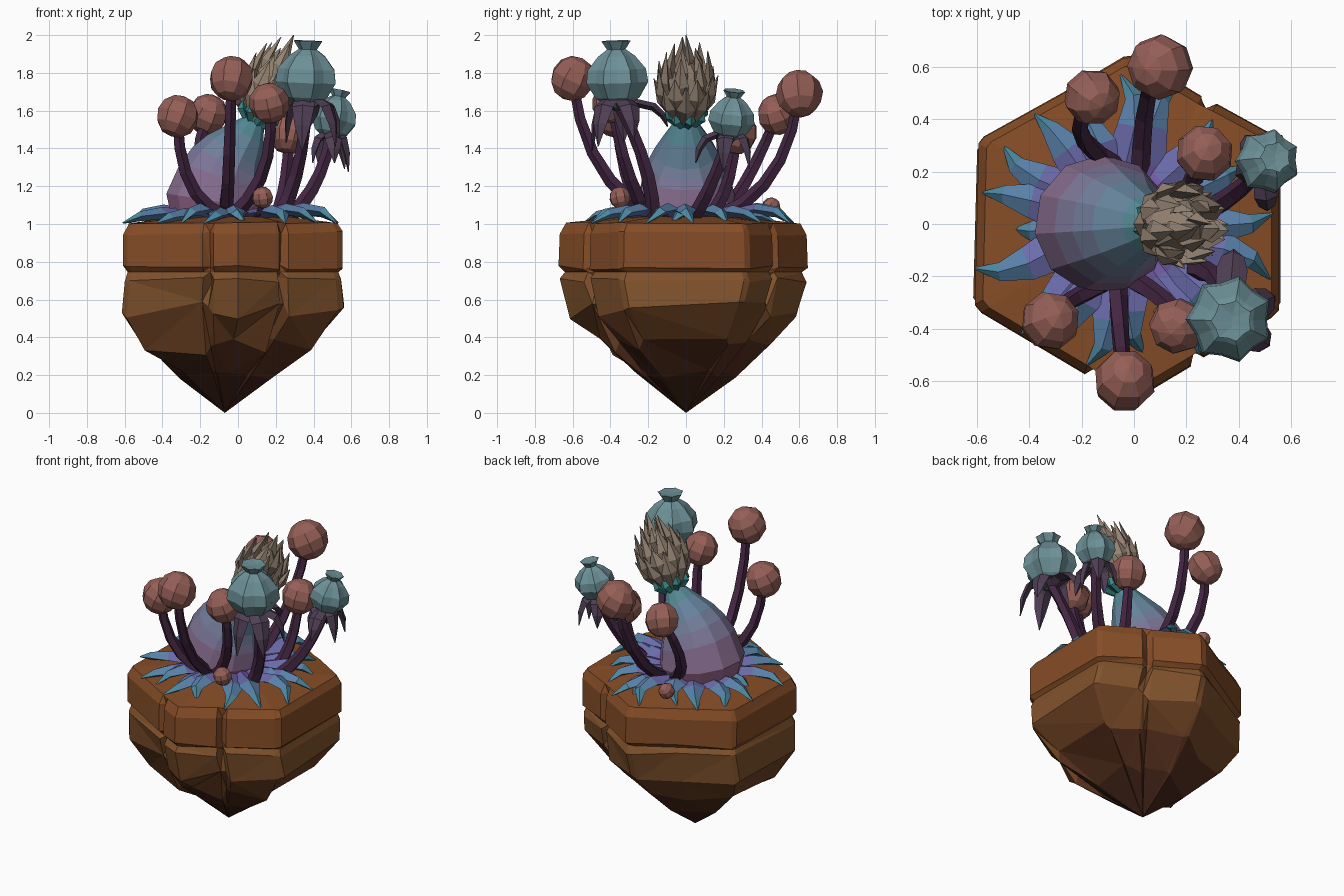
import bpy, bmesh, random
from math import sin, cos, tau
from mathutils import Vector as V, Matrix, Euler

if "Cube" in bpy.data.objects:
    bpy.data.objects.remove(bpy.data.objects["Cube"])

random.seed(4)


def mix(a, b, t):
    return [p + (q - p) * t for p, q in zip(a, b)]


def ramp(stops, n):
    out = []
    for i in range(n):
        f = i / (n - 1) * (len(stops) - 1)
        k = min(int(f), len(stops) - 2)
        out.append(mix(stops[k], stops[k + 1], f - k))
    return out


def finish(name, bm, colors):
    bmesh.ops.recalc_face_normals(bm, faces=bm.faces[:])
    me = bpy.data.meshes.new(name)
    bm.to_mesh(me)
    bm.free()
    for i, c in enumerate(colors):
        m = bpy.data.materials.new(f"{name}_{i}")
        m.diffuse_color = (*c, 1)
        m.use_nodes = True
        m.node_tree.nodes["Principled BSDF"].inputs["Base Color"].default_value = m.diffuse_color
        me.materials.append(m)
    ob = bpy.data.objects.new(name, me)
    bpy.context.collection.objects.link(ob)
    return ob


def tube(bm, path, radii, sides, ncol=1, ref=(0, 0, 1), lobe=0.0):
    """Loft elliptical sections along a path; radii are numbers or (wide, high)."""
    path = [V(p) for p in path]
    rings = []
    for i, p in enumerate(path):
        t = (path[min(i + 1, len(path) - 1)] - path[max(i - 1, 0)]).normalized()
        side = t.cross(V(ref)).normalized()
        up = side.cross(t)
        w, h = radii[i] if isinstance(radii[i], tuple) else (radii[i], radii[i])
        ring = []
        for k in range(sides):
            a = tau * k / sides
            s = 1 - lobe * (k % 2)
            ring.append(bm.verts.new(p + side * w * s * cos(a) + up * h * s * sin(a)))
        rings.append(ring)
    n = len(rings) - 1
    for i in range(n):
        for k in range(sides):
            j = (k + 1) % sides
            f = bm.faces.new((rings[i][k], rings[i][j], rings[i + 1][j], rings[i + 1][k]))
            f.material_index = int(i * ncol / n)
    bm.faces.new(rings[0])
    bm.faces.new(rings[-1]).material_index = ncol - 1


def bezier(a, b, c, n=5):
    a, b, c = V(a), V(b), V(c)
    return [a.lerp(b, i / n).lerp(b.lerp(c, i / n), i / n) for i in range(n + 1)]


# floating rock: sharp hexagon with crack notches (third value 1)
outline = [(.56, -.33, 0), (.56, .31, 0), (.54, .34, 0), (.32, .46, 0), (.29, .475, 1),
           (.26, .49, 0), (.0, .645, 0), (-.04, .64, 0), (-.28, .50, 0), (-.58, .335, 0),
           (-.60, .31, 0), (-.615, -.31, 0), (-.59, -.34, 0), (-.19, -.575, 0),
           (-.16, -.595, 1), (-.13, -.61, 0), (-.0, -.675, 0), (.22, -.545, 0),
           (.245, -.53, 1), (.27, -.51, 0), (.53, -.36, 0)]
# z, scale x, scale y, notch depth, height jitter
levels = [(1.04, .45, .45, 0, 0), (1.005, .94, .94, 0, .006), (.95, .99, .99, .06, .012),
          (.77, .99, 1, .08, .012), (.745, .95, .95, .04, 0), (.705, .975, .99, .12, .015),
          (.545, 1, .91, .02, .05), (.35, .77, .68, 0, .045), (.20, .43, .39, 0, .03)]
bm = bmesh.new()
rings = []
for i, (z, sx, sy, d, j) in enumerate(levels):
    off = -.05 * max(0, i - 6) / 2
    wob = .05 if i > 6 else 0
    ring = []
    for x, y, n in outline:
        s = (1 - d * n) * (1 + random.uniform(-wob, wob))
        ring.append(bm.verts.new((x * sx * s + off, y * sy * s, z + random.uniform(-j, j))))
    rings.append(ring)
tip = bm.verts.new((-.07, 0, 0))
bm.faces.new(rings[0])
N = len(outline)
for i in range(len(rings) - 1):
    for k in range(N):
        f = bm.faces.new((rings[i][k], rings[i][(k + 1) % N],
                          rings[i + 1][(k + 1) % N], rings[i + 1][k]))
        f.material_index = (0, 0, 0, 0, 1, 1, 2, 3)[i]
for k in range(N):
    bm.faces.new((rings[-1][k], rings[-1][(k + 1) % N], tip)).material_index = 4
bmesh.ops.triangulate(bm, faces=bm.faces[:])
finish("floating_rock", bm, [(.24, .075, .020), (.22, .085, .025), (.17, .06, .018),
                             (.09, .028, .012), (.055, .017, .009)])

# rosette of leaves spread on the rock
tips = [(-.61, -.17), (-.58, .12), (-.50, .30), (-.38, .42), (-.24, .44), (-.05, .57),
        (.06, .48), (.17, .55), (.30, .40), (.42, .22), (.53, .04), (.40, -.08), (.52, -.21),
        (.42, -.36), (.25, -.50), (.04, -.50), (-.18, -.54), (-.30, -.44), (-.43, -.42),
        (-.46, -.02)]
bm = bmesh.new()
hub = V((-.04, 0, 0))
for i, (x, y) in enumerate(tips):
    d = V((x, y, 0)) - hub
    turn = V((-d.y, d.x, 0)) * random.uniform(-.09, .09)
    lift = random.uniform(-.012, .022)
    path = [hub + d * f + turn * b + V((0, 0, z)) for f, z, b in
            ((.12, 1.04, 0), (.42, 1.05, .3), (.66, 1.06 + lift, 1), (.85, 1.045 + lift, 1), (1, 1.005, 0))]
    tube(bm, path, [(.06, .03), (.085, .03), (.066, .032), (.036, .026), (.004, .004)], 4, 4)
finish("leaf_rosette", bm, [(.17, .11, .40), (.15, .15, .42), (.10, .22, .40), (.075, .25, .36)])

# bulb leaning to the right, with a frilled collar
bm = bmesh.new()
tube(bm, [(-.12, 0, 1.03), (-.12, 0, 1.12), (-.085, 0, 1.25), (-.055, 0, 1.32), (-.02, 0, 1.38),
          (.045, 0, 1.47), (.085, 0, 1.54), (.12, 0, 1.60)],
     [.235, .265, .235, .205, .17, .11, .06, .085], 11, 7, ref=(1, 0, 0))
axis = V((.19, 0, .43)).normalized()
e1 = V((0, 1, 0))
e2 = axis.cross(e1)
neck = V((.10, 0, 1.56))


def spikes(bm, h0, r0, h1, r1, n, w, rot):
    """Ring of pointed scales around the tuft axis."""
    for k in range(n):
        a = tau * (k + rot) / n
        out = e1 * cos(a) + e2 * sin(a)
        dh = random.uniform(-.04, .025)
        h, r = mix((h0, r0), (h1, r1), .45)
        tube(bm, [neck + axis * h0 + out * r0, neck + axis * h + out * (r + .02),
                  neck + axis * (h1 + dh) + out * r1],
             [(w * .6, .015), (w, .026), (.002, .002)], 4, ref=out)


first = len(bm.faces)
spikes(bm, -.03, .05, .08, .11, 8, .03, .3)
bm.faces.ensure_lookup_table()
for f in bm.faces[first:]:
    f.material_index = 6
finish("bulb", bm, ramp([(.29, .125, .24), (.20, .18, .31), (.13, .23, .33), (.045, .26, .26)], 7))

# tuft of dry scales on the bulb
bm = bmesh.new()
tube(bm, [neck + axis * h for h in (0, .08, .16, .26, .36)], [.06, .11, .115, .075, .01], 8, ref=(0, 1, 0))
for row in ((0, .06, .23, .17, 8, .05, 0), (.06, .10, .31, .155, 8, .05, .5),
            (.12, .10, .38, .115, 7, .045, 0), (.20, .065, .43, .06, 5, .04, .5),
            (.24, .0, .475, .0, 1, .035, 0)):
    spikes(bm, *row)
finish("scale_tuft", bm, [(.31, .235, .175)])

# round fruit on curved stems: centre, radius, stem base, stem bend
fruit = [((-.035, -.60, 1.77), .118, (-.07, -.14, 1.03), (-.05, -.53, 1.20)),
         ((-.32, -.37, 1.57), .112, (-.06, -.20, 1.04), (-.32, -.32, 1.13)),
         ((.165, -.39, 1.64), .107, (-.03, -.20, 1.04), (.21, -.33, 1.26)),
         ((.10, .60, 1.69), .124, (.02, .16, 1.03), (.03, .54, 1.18)),
         ((-.16, .485, 1.58), .107, (-.04, .20, 1.04), (-.30, .34, 1.22)),
         ((.27, .27, 1.48), .110, (.20, .12, 1.03), (.26, .24, 1.15)),
         ((.13, -.35, 1.14), .057, (.08, -.22, 1.03), (.12, -.32, 1.04)),
         ((-.17, .45, 1.09), .050, (-.10, .30, 1.03), (-.16, .42, 1.03))]
stems = bmesh.new()
balls = bmesh.new()
for c, r, base, bend in fruit:
    sr = .032 if r > .06 else .015
    tube(stems, bezier(base, bend, c), [sr * (1.3 - .09 * i) for i in range(6)], 5, ref=(.8, -.5, .1))
    rot = Euler([random.uniform(-.5, .5) for _ in range(3)]).to_matrix().to_4x4()
    bmesh.ops.create_uvsphere(balls, u_segments=8, v_segments=6, radius=r * 1.02,
                              matrix=Matrix.Translation(c) @ rot)
finish("fruit", balls, [(.30, .115, .095)])

# lobed seed pods with flared crowns, on stems with drooping sepals
pods = bmesh.new()
sepals = bmesh.new()
# body bottom, axis, scale, stem base, stem bend, sepal reaches (x, y, drop)
pod_data = [((.36, -.36, 1.62), (.04, -.03, 1), 1.0, (.22, -.17, 1.03), (.35, -.17, 1.30),
             [(.02, .25, .5), (.17, .08, .8), (.15, -.10, 1), (-.02, -.13, 1.1), (-.10, .03, .9)]),
            ((.49, .23, 1.45), (.20, .10, 1), .75, (.27, .04, 1.03), (.44, .14, 1.18),
             [(.02, -.17, .8), (.09, -.03, 1.1), (.07, .10, 1), (-.06, .10, .9), (-.09, -.04, .8)])]
for p, ax, s, base, bend, reach in pod_data:
    p, ax = V(p), V(ax).normalized()
    prof = [(0, .05), (.05, .12), (.13, .168), (.20, .158), (.27, .10), (.305, .05), (.35, .08), (.34, .02)]
    tube(pods, [p + ax * h * s for h, r in prof], [r * s for h, r in prof], 14, ref=(0, 1, 0), lobe=.15)
    tube(stems, bezier(base, bend, p + ax * .03), [.043, .041, .038, .034, .032, .036], 5, ref=(.8, -.5, .1))
    for x, y, drop in reach:
        d = V((x, y, 0))
        tube(sepals, [p + d * f + V((0, 0, z * drop * s)) for f, z in
                      ((.05, -.01), (.4, .04), (.75, .0), (.95, -.09), (1.05, -.21))],
             [(.03 * s, .018), (.055 * s, .022), (.06 * s, .022), (.042 * s, .018), (.003, .003)], 4)
finish("seed_pods", pods, [(.15, .28, .31)])
finish("pod_sepals", sepals, [(.08, .05, .09)])
finish("stems", stems, [(.058, .02, .056)])
